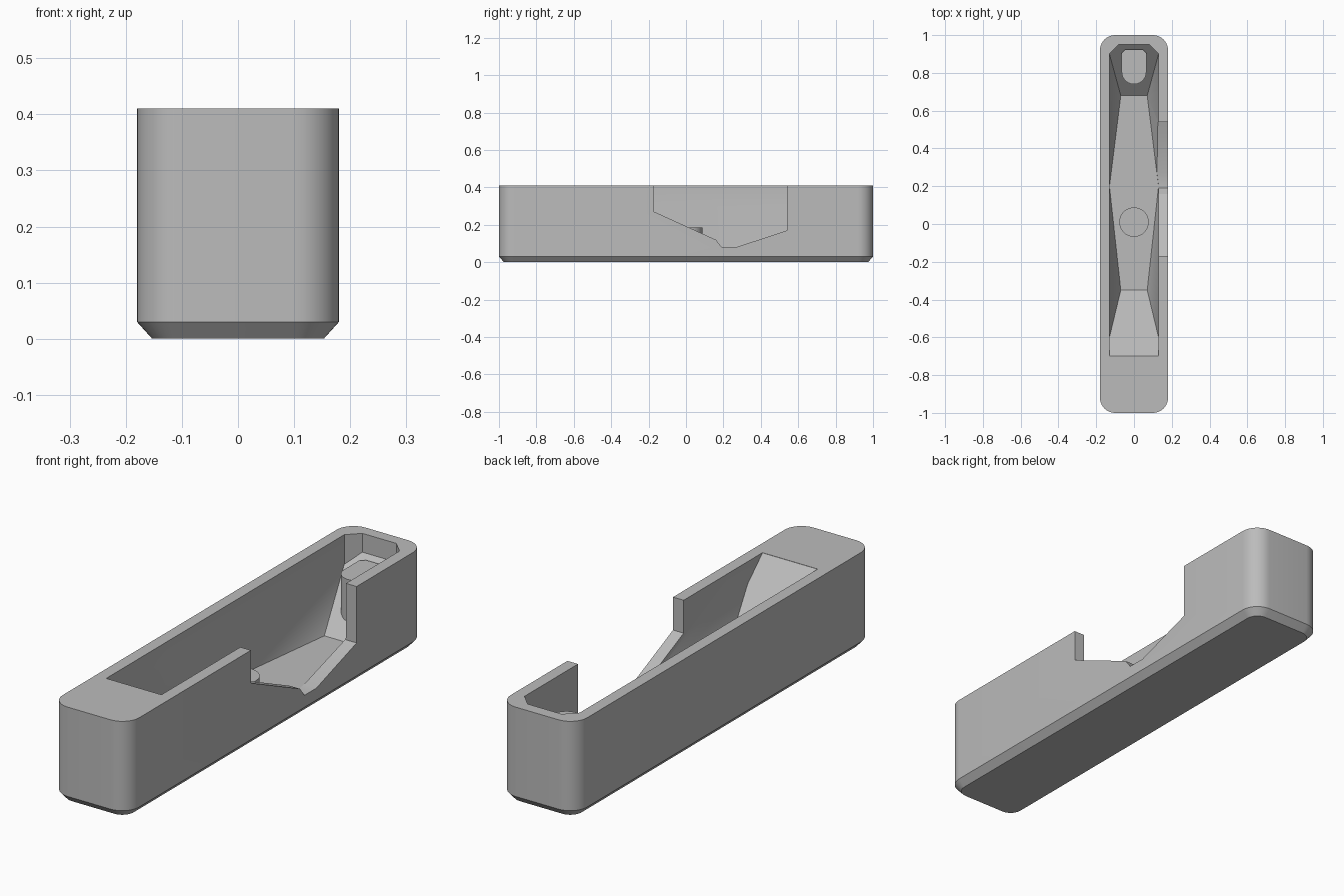
import bpy, bmesh, math

cube = bpy.data.objects.get("Cube")
if cube:
    bpy.data.objects.remove(cube, do_unlink=True)

grey = bpy.data.materials.new("plain_grey")
grey.use_nodes = True
color = (0.5, 0.5, 0.5, 1)
grey.diffuse_color = color
grey.node_tree.nodes["Principled BSDF"].inputs["Base Color"].default_value = color


def finish(name, bm):
    bmesh.ops.recalc_face_normals(bm, faces=bm.faces)
    mesh = bpy.data.meshes.new(name)
    bm.to_mesh(mesh)
    bm.free()
    mesh.materials.append(grey)
    obj = bpy.data.objects.new(name, mesh)
    bpy.context.collection.objects.link(obj)
    return obj


def rounded_rect(hx, hy, r, steps=10):
    """Counter-clockwise outline of a rectangle with rounded corners."""
    pts = []
    for i, (sx, sy) in enumerate([(1, 1), (-1, 1), (-1, -1), (1, -1)]):
        for k in range(steps + 1):
            a = math.pi / 2 * (i + k / steps)
            pts.append((sx * (hx - r) + r * math.cos(a), sy * (hy - r) + r * math.sin(a)))
    return pts


def loft(name, rings):
    """Skin a stack of equal-length rings and cap both ends."""
    bm = bmesh.new()
    loops = [[bm.verts.new(p) for p in ring] for ring in rings]
    n = len(loops[0])
    for low, high in zip(loops, loops[1:]):
        for i in range(n):
            j = (i + 1) % n
            bm.faces.new((low[i], low[j], high[j], high[i]))
    bm.faces.new(loops[0][::-1])
    bm.faces.new(loops[-1])
    return finish(name, bm)


def at_height(outline, z):
    return [(x, y, z) for x, y in outline]


def cut(target, cutter):
    cutter.hide_render = True
    mod = target.modifiers.new(cutter.name, 'BOOLEAN')
    mod.operation = 'DIFFERENCE'
    mod.solver = 'EXACT'
    mod.object = cutter
    bpy.context.view_layer.objects.active = target
    bpy.ops.object.modifier_apply(modifier=mod.name)
    bpy.data.objects.remove(cutter, do_unlink=True)


# Outer block with a chamfered bottom edge
outer = rounded_rect(0.18, 1.0, 0.08)
base = rounded_rect(0.153, 0.973, 0.053)
body = loft("body", [at_height(base, 0), at_height(outer, 0.03), at_height(outer, 0.41)])

# Inner pocket: convex hull of mirrored corner points (x, y, z)
half = [(0.13, -0.7, 0.5), (0.13, 0.9, 0.5), (0.08, 0.95, 0.5),      # opening
        (0.13, -0.7, 0.409), (0.13, -0.6, 0.315),                    # front ramp
        (0.07, -0.35, 0.08), (0.13, 0.2, 0.08), (0.07, 0.68, 0.08),  # floor
        (0.13, 0.9, 0.284), (0.08, 0.95, 0.33)]                      # back slope
bm = bmesh.new()
for x, y, z in half:
    for side in (-1, 1):
        bm.verts.new((side * x, y, z))
bmesh.ops.convex_hull(bm, input=bm.verts)
cut(body, finish("pocket_cutter", bm))

# Opening through the left side wall
notch = [(-0.17, 0.5), (-0.17, 0.27), (0.16, 0.12), (0.19, 0.081),
         (0.27, 0.081), (0.54, 0.17), (0.54, 0.5)]
cut(body, loft("notch_cutter", [[(x, y, z) for y, z in notch] for x in (0.12, 0.3)]))

# Round peg on the pocket floor
peg = [(0.078 * math.cos(a), 0.01 + 0.078 * math.sin(a))
       for a in (math.tau * i / 40 for i in range(40))]
floor_peg = loft("floor_peg", [at_height(peg, 0.06), at_height(peg, 0.185)])

# Rest on the back slope: round front end, softened square back end
rest = [(0.065 * math.cos(a), 0.805 + 0.065 * math.sin(a))
        for a in (math.pi * (1 + i / 20) for i in range(21))]
rest += [(0.065, 0.905), (0.045, 0.925), (-0.045, 0.925), (-0.065, 0.905)]
back_rest = loft("back_rest", [at_height(rest, 0.06), at_height(rest, 0.315)])

# Smooth the rounded walls, keep the creases
for obj in (body, floor_peg, back_rest):
    bpy.ops.object.select_all(action='DESELECT')
    obj.select_set(True)
    bpy.context.view_layer.objects.active = obj
    bpy.ops.object.shade_smooth_by_angle(angle=math.radians(25))
